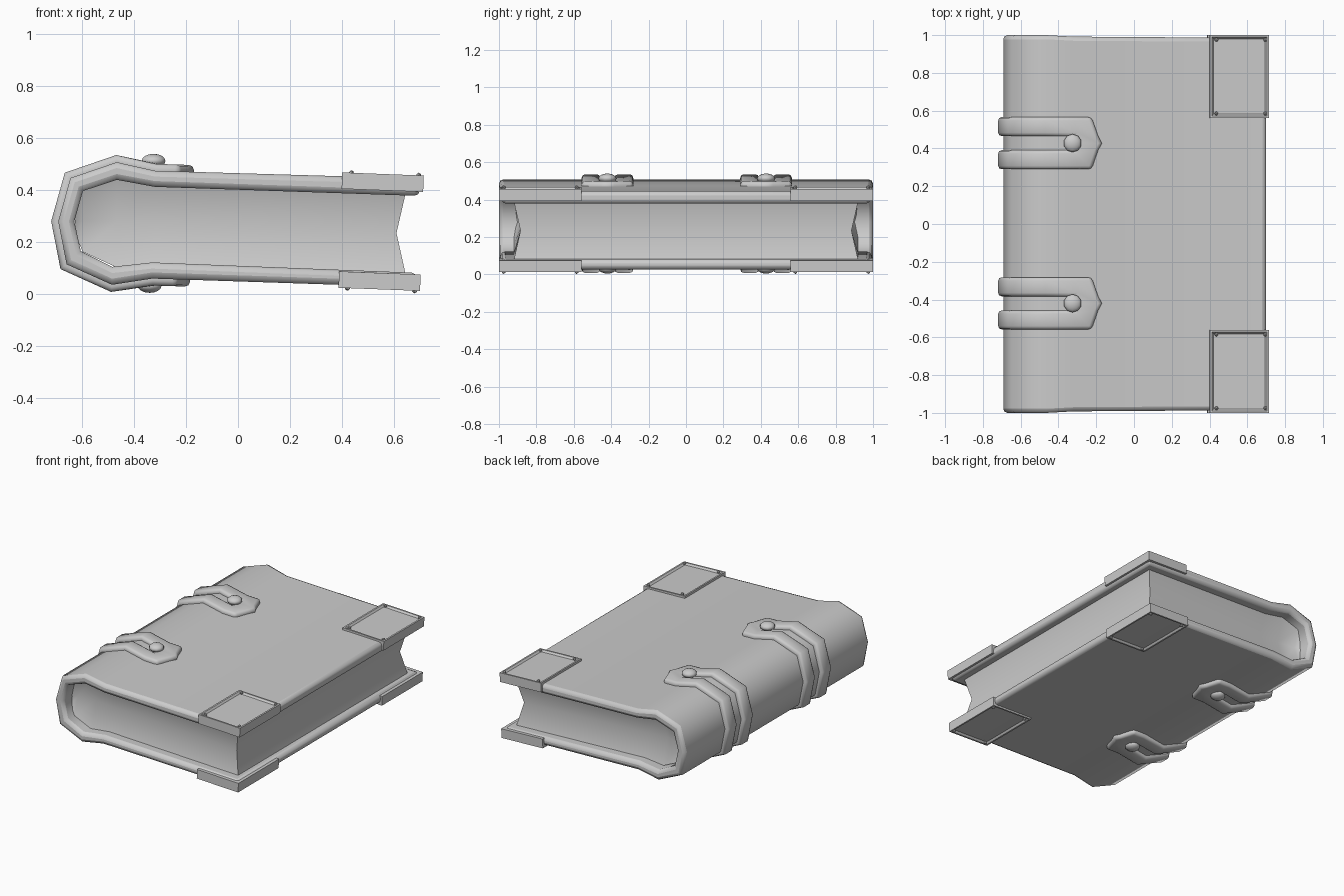
import bpy, bmesh
from math import radians
from mathutils import Matrix

if "Cube" in bpy.data.objects:
    bpy.data.objects.remove(bpy.data.objects["Cube"])

# Cover cross-section (x, z), from top fore-edge round the spine to bottom fore-edge
OUTER = [(.70, .445), (-.32, .475), (-.467, .508), (-.645, .447), (-.692, .28),
         (-.66, .115), (-.485, .036), (-.33, .06), (.69, .026)]
INNER = [(.70, .378), (-.32, .413), (-.467, .44), (-.597, .397), (-.63, .28),
         (-.605, .165), (-.485, .105), (-.33, .122), (.69, .082)]


def make(name, verts, faces, recalc=True):
    me = bpy.data.meshes.new(name)
    me.from_pydata(verts, [], faces)
    ob = bpy.data.objects.new(name, me)
    bpy.context.collection.objects.link(ob)
    if recalc:
        bm = bmesh.new()
        bm.from_mesh(me)
        bmesh.ops.recalc_face_normals(bm, faces=bm.faces)
        bm.to_mesh(me)
        bm.free()
    return ob


def smooth(ob, angle=60):
    bpy.ops.object.select_all(action='DESELECT')
    ob.select_set(True)
    bpy.context.view_layer.objects.active = ob
    bpy.ops.object.shade_smooth_by_angle(angle=radians(angle))


def bevel(ob, width, segs=2, angle=65):
    m = ob.modifiers.new("bevel", 'BEVEL')
    m.width, m.segments, m.limit_method, m.angle_limit = width, segs, 'ANGLE', radians(angle)


def loft(sections):
    """Closed rings joined in order (end caps are added by the caller)."""
    n = len(sections[0])
    verts = [v for s in sections for v in s]
    faces = [(i*n + k, i*n + (k+1) % n, (i+1)*n + (k+1) % n, (i+1)*n + k)
             for i in range(len(sections)-1) for k in range(n)]
    return verts, faces


# Cover: one board wrapping round the spine, slightly shorter at the fore-edge
rings = []
for (ox, oz), (ix, iz) in zip(OUTER, INNER):
    h = .985 if ox > .5 else (.992 if ox > -.4 else 1.0)
    rings.append([(ox, -h, oz), (ox, h, oz), (ix, h, iz), (ix, -h, iz)])
v, f = loft(rings)
e = len(v)
cover = make("cover", v, f + [(0, 1, 2, 3), (e-4, e-3, e-2, e-1)])
bevel(cover, .022)
smooth(cover)

# Page block: hollowed on the fore-edge and both ends
#          x      top   mid  bottom  mid half-depth
PAGES = [(-.628, .325, .28, .235, .90), (-.598, .400, .28, .163, .88),
         (-.467, .445, .28, .103, .87), (-.32, .417, .27, .118, .87),
         (.645, .387, .235, .078, .885)]
rings = []
for x, t, m, b, h in PAGES:
    xm = x - .035 if x > .5 else x
    rings.append([(x, .92, t), (xm, h, m), (x, .92, b),
                  (x, -.92, b), (xm, -h, m), (x, -.92, t)])
v, f = loft(rings)
e = len(v)
pages = make("pages", v, f + [(0, 1, 4, 5), (1, 2, 3, 4),
                              (e-6, e-5, e-2, e-1), (e-5, e-4, e-3, e-2)])
smooth(pages, 70)

# Straps: forked bands round the spine with pointed ends, each with two rivets
COLS = [-.138, -.0375, 0, .0375, .138]
for side, yc in (("front", -.42), ("back", .428)):
    path = [[(-.225, .472), (-.19, .471), (-.17, .470), (-.19, .471), (-.225, .472)]]
    path += [[p]*5 for p in OUTER[1:-1]]
    path += [[(-.235, .057), (-.205, .056), (-.185, .055), (-.205, .056), (-.235, .057)]]
    verts = [(p[0], yc + c, p[1]) for row in path for p, c in zip(row, COLS)]
    last = len(path) - 2
    faces = [(i*5+j, i*5+j+1, i*5+j+6, i*5+j+5) for i in range(last + 1) for j in range(4)
             if j in (0, 3) or i in (0, last)]
    strap = make("strap_" + side, verts, faces, recalc=False)
    s = strap.modifiers.new("solid", 'SOLIDIFY')
    s.thickness, s.offset, s.use_even_offset = .05, .06, True
    bevel(strap, .018)
    smooth(strap, 50)
    for where, x, z in (("top", -.325, .513), ("bottom", -.34, .032)):
        bpy.ops.mesh.primitive_uv_sphere_add(segments=10, ring_count=8, radius=1, location=(x, yc, z))
        rivet = bpy.context.object
        rivet.name = f"rivet_{side}_{where}"
        rivet.scale = (.048, .048, .027)
        smooth(rivet)

# Corner guards: tilted shoes with a raised rim and small pins
for level, cx, cz, up in (("top", .557, .431, 1), ("bottom", .545, .05, -1)):
    for side, sy in (("front", -1), ("back", 1)):
        bm = bmesh.new()
        bmesh.ops.create_cube(bm, size=1, matrix=Matrix.Diagonal((.314, .44, .063, 1)))
        bm.normal_update()
        face = [q for q in bm.faces if q.normal.z * up > .9]
        bmesh.ops.inset_region(bm, faces=face, thickness=.016)
        bmesh.ops.inset_region(bm, faces=face, thickness=.014, depth=-.012)
        for px in (-.122, .137):
            for py in (-.195, .195):
                bmesh.ops.create_icosphere(bm, subdivisions=1, radius=.011,
                                           matrix=Matrix.Translation((px, py, up*.031)))
        me = bpy.data.meshes.new("corner")
        bm.to_mesh(me)
        bm.free()
        ob = bpy.data.objects.new(f"corner_guard_{level}_{side}", me)
        bpy.context.collection.objects.link(ob)
        ob.location = (cx, sy*.78, cz)
        ob.rotation_euler = (0, radians(2.2), 0)
        smooth(ob, 40)
